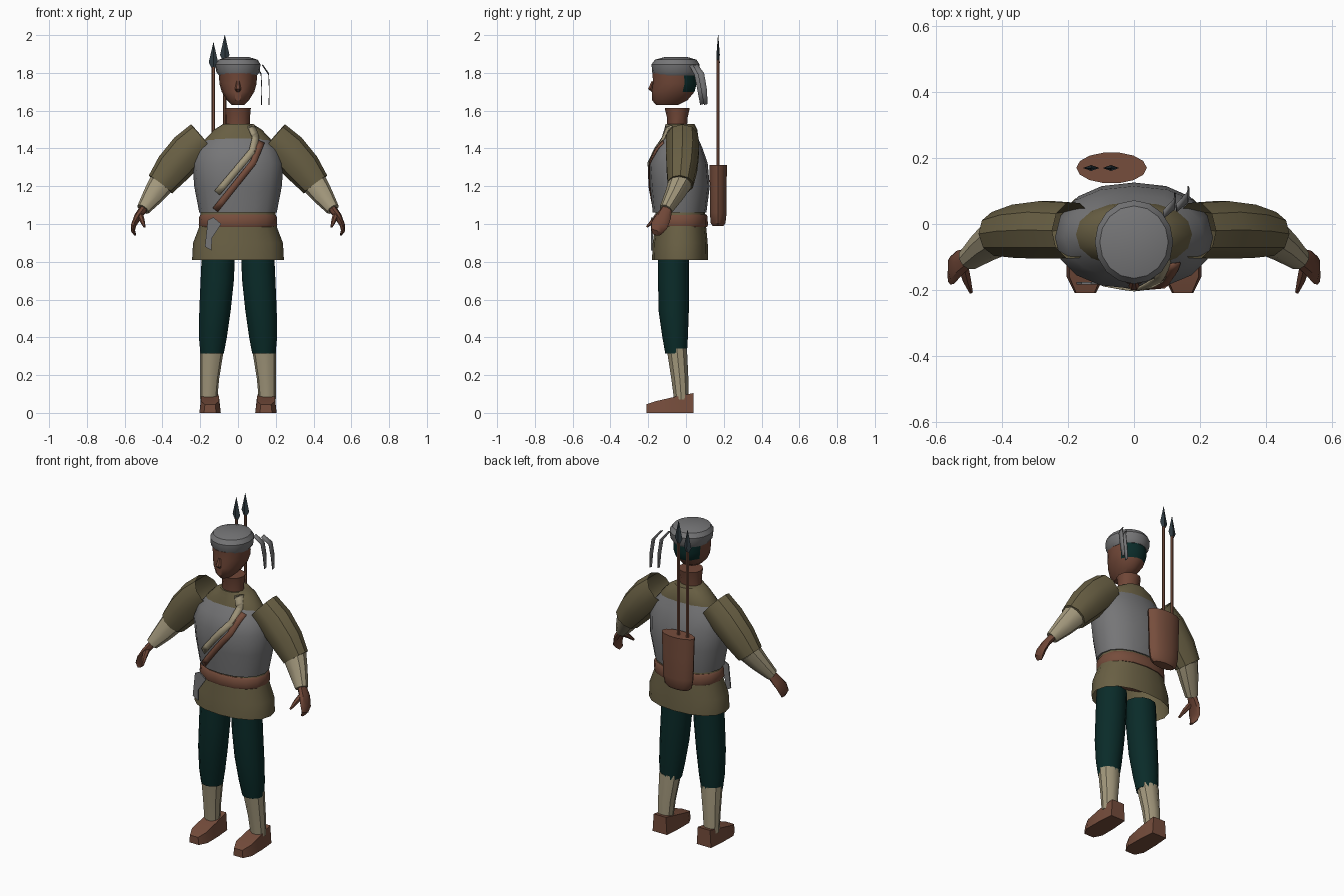
import bpy, bmesh, math
from mathutils import Vector
from mathutils.bvhtree import BVHTree

cube = bpy.data.objects.get("Cube")
if cube:
    bpy.data.objects.remove(cube, do_unlink=True)


def material(name, rgb):
    m = bpy.data.materials.new(name)
    m.use_nodes = True
    m.diffuse_color = (*rgb, 1)
    m.node_tree.nodes["Principled BSDF"].inputs["Base Color"].default_value = (*rgb, 1)
    return m


GREY = material("grey_steel", (.18, .18, .185))
OLIVE = material("olive_cloth", (.14, .115, .057))
SKIN = material("brown_skin", (.16, .062, .038))
LEATHER = material("brown_leather", (.18, .074, .045))
CREAM = material("cream_linen", (.36, .31, .2))
GREEN = material("dark_green_cloth", (.003, .024, .022))
STEEL = material("dark_spear_steel", (.03, .045, .055))
parts = []


def finish(name, bm, mat, mirror=False, thick=0):
    """Turn a bmesh into a named object, optionally mirrored or thickened."""
    bmesh.ops.recalc_face_normals(bm, faces=bm.faces)
    me = bpy.data.meshes.new(name)
    bm.to_mesh(me)
    bm.free()
    me.materials.append(mat)
    ob = bpy.data.objects.new(name, me)
    bpy.context.collection.objects.link(ob)
    if thick:
        mod = ob.modifiers.new("thickness", 'SOLIDIFY')
        mod.thickness, mod.offset = thick, 0
    if mirror:
        ob.modifiers.new("mirror", 'MIRROR')
    parts.append(ob)
    return ob


def bridge(name, loops, mat, caps=(True, True), mirror=False):
    """Skin a list of equally long closed point loops."""
    bm = bmesh.new()
    rows = [[bm.verts.new(p) for p in loop] for loop in loops]
    n = len(rows[0])
    for a, b in zip(rows, rows[1:]):
        for i in range(n):
            j = (i + 1) % n
            bm.faces.new((a[i], a[j], b[j], b[i]))
    for cap, row in zip(caps, (rows[0], rows[-1])):
        if cap:
            bm.faces.new(row)
    return finish(name, bm, mat, mirror)


def power(v, e):
    return math.copysign(abs(v) ** e, v)


def body(name, levels, mat, n=16, e=.9, caps=(True, True), mirror=False, x=0):
    """Stack of level ovals: (z, half width, front y, back y[, centre x])."""
    loops = []
    for z, w, y0, y1, *cx in levels:
        c = cx[0] if cx else x
        angles = [2 * math.pi * i / n for i in range(n)]
        loops.append([(c + w * power(math.cos(a), e),
                       (y0 + y1) / 2 + (y1 - y0) / 2 * power(math.sin(a), e), z) for a in angles])
    return bridge(name, loops, mat, caps, mirror)


def limb(name, stations, mat, n=10, caps=(True, True), mirror=True):
    """Tube along a path: (x, y, z, radius across, radius in depth)."""
    pts = [Vector(s[:3]) for s in stations]
    loops = []
    for i, (p, s) in enumerate(zip(pts, stations)):
        axis = (pts[min(i + 1, len(pts) - 1)] - pts[max(i - 1, 0)]).normalized()
        u = axis.cross(Vector((0, 1, 0))).normalized()
        v = u.cross(axis)
        loops.append([p + u * s[3] * math.cos(a) + v * s[4] * math.sin(a)
                      for a in (2 * math.pi * k / n for k in range(n))])
    return bridge(name, loops, mat, caps, mirror)


def strip(name, pairs, mat, thick=.006):
    """Thin ribbon through pairs of edge points."""
    bm = bmesh.new()
    rows = [[bm.verts.new(p) for p in pair] for pair in pairs]
    for a, b in zip(rows, rows[1:]):
        bm.faces.new((a[0], a[1], b[1], b[0]))
    return finish(name, bm, mat, thick=thick)


# Shoes: box sections along the foot (y, half width, top height)
shoe = [(.04, .048, .105), (-.06, .056, .085), (-.16, .057, .062), (-.21, .032, .045)]
bridge("shoes", [[(.148 - w, y, 0), (.148 + w, y, 0), (.148 + w * .85, y, h), (.148 - w * .85, y, h)]
                 for y, w, h in shoe], LEATHER, mirror=True)

# Legs
body("socks", [(.07, .045, -.065, .015, .155), (.18, .05, -.08, .015, .15),
               (.34, .064, -.105, .008, .138)], CREAM, n=10, e=1, mirror=True)
body("trousers", [(.315, .062, -.11, .005, .137), (.4, .074, -.125, .01, .133),
                  (.54, .083, -.145, .015, .122), (.7, .088, -.148, .015, .11),
                  (.86, .088, -.148, .015, .103)], GREEN, n=12, e=1, mirror=True)

# Tunic, belt and breastplate
body("tunic_skirt", [(.81, .243, -.18, .117), (.9, .238, -.176, .115), (.98, .207, -.165, .107),
                     (1.08, .195, -.16, .1)], OLIVE, caps=(False, True))
body("belt", [(.985, .203, -.17, .112), (.995, .208, -.175, .116), (1.04, .205, -.172, .114),
              (1.05, .197, -.165, .108)], LEATHER)
plate = body("breastplate", [(1.06, .205, -.176, .108), (1.2, .232, -.19, .126), (1.32, .24, -.197, .115),
                             (1.4, .212, -.165, .088), (1.452, .165, -.13, .065)], GREY)
yoke = body("tunic_yoke", [(1.4, .19, -.14, .07), (1.452, .172, -.13, .066), (1.5, .125, -.115, .06),
                           (1.53, .078, -.108, .045)], OLIVE)

# Arms
limb("sleeves", [(.185, -.02, 1.455, .097, .088), (.265, -.018, 1.385, .102, .092),
                 (.345, -.022, 1.295, .096, .085), (.41, -.03, 1.21, .078, .07)],
     OLIVE, caps=(False, True))
limb("forearms", [(.40, -.03, 1.222, .07, .064), (.45, -.065, 1.15, .056, .05),
                  (.502, -.106, 1.078, .036, .036)], CREAM)
limb("hands", [(.497, -.1, 1.085, .022, .028), (.53, -.118, 1.04, .02, .04), (.552, -.14, .995, .014, .045),
               (.556, -.152, .965, .011, .034), (.545, -.158, .943, .006, .02)], SKIN, n=8)
limb("thumbs", [(.52, -.125, 1.05, .018, .018), (.508, -.17, 1.02, .014, .014),
                (.495, -.207, .985, .006, .006)], SKIN, n=6)

# Neck and head
body("neck", [(1.5, .066, -.1, .005), (1.56, .063, -.1, .008), (1.615, .068, -.113, .02)], SKIN, n=12, e=1)
head = body("head", [(1.63, .032, -.16, -.04), (1.655, .058, -.182, .01), (1.7, .086, -.184, .048),
                     (1.745, .099, -.178, .06), (1.8, .1, -.18, .055)], SKIN, n=14, e=1)
head.data.materials.append(GREEN)
for f in head.data.polygons:  # hair at the back of the head
    if f.center.y > -.02 and f.center.z > 1.69:
        f.material_index = 1
limb("nose", [(0, -.175, 1.755, .008, .008), (0, -.188, 1.715, .017, .014),
              (0, -.178, 1.702, .012, .006)], SKIN, n=6, mirror=False)

# Cap with two hanging ribbons
body("cap", [(1.785, .1, -.168, .058), (1.805, .115, -.18, .07), (1.845, .119, -.182, .072),
             (1.87, .104, -.165, .055), (1.883, .06, -.115, .01)], GREY, e=1)
for i in range(2):
    dx, dy = i * .04, i * .02
    path = [(.09, .03, 1.838, .012), (.122, .06, 1.79, .016), (.126, .075, 1.71, .015), (.124, .085, 1.63, .01)]
    strip(f"cap_ribbon_{i + 1}", [((x + dx, y + dy - w, z), (x + dx, y + dy + w, z + w * .5))
                                  for x, y, z, w in path], GREY, .004)

# Straps laid over the chest
trees = [BVHTree.FromPolygons([v.co for v in o.data.vertices], [p.vertices for p in o.data.polygons])
         for o in (plate, yoke)]


def on_chest(x, z):
    hits = [t.ray_cast(Vector((x, -1, z)), Vector((0, 1, 0)))[0] for t in trees]
    return Vector((x, min([h.y for h in hits if h] or [-.1]) - .006, z))


def chest_strap(name, path, width, mat, steps=6):
    pairs = []
    for k, (a, b) in enumerate(zip(path, path[1:])):
        a, b = Vector(a), Vector(b)
        side = Vector((b.y - a.y, a.x - b.x)).normalized() * width / 2
        for s in range(steps + (k == len(path) - 2)):
            p = a.lerp(b, s / steps)
            pairs.append([on_chest(*(p - side)), on_chest(*(p + side))])
    strip(name, pairs, mat)


chest_strap("leather_strap", [(.125, 1.435), (.08, 1.325), (-.12, 1.075)], .034, LEATHER)
chest_strap("linen_strap", [(.068, 1.522), (.094, 1.46), (.075, 1.385), (-.11, 1.165)], .036, CREAM)

# Sheath hanging from the belt
outline = [(-.16, 1.02), (-.13, 1.035), (-.088, 1.0), (-.138, .925), (-.14, .86), (-.175, .88)]
bridge("sheath", [[(x, y, z) for x, z in outline] for y in (-.184, -.176)], GREY)

# Quiver with two short spears
body("quiver", [(.99, .07, .14, .2), (1.005, .088, .13, .21), (1.06, .098, .125, .216),
                (1.2, .103, .125, .216), (1.312, .107, .123, .218)], LEATHER, n=14, e=1, x=-.068)
for i, (x, tip) in enumerate([(-.13, 1.96), (-.07, 2.0)]):
    body(f"spear_shaft_{i + 1}", [(1.25, .009, .161, .179), (tip - .13, .009, .161, .179)],
         LEATHER, n=6, e=1, x=x)
    body(f"spear_head_{i + 1}", [(tip - .14, .008, .164, .176), (tip - .105, .025, .161, .179),
                                 (tip, .001, .169, .171)], STEEL, n=4, e=1, x=x)

# Soft shading with crisp edges
for ob in bpy.context.selected_objects:
    ob.select_set(False)
for ob in parts:
    ob.select_set(True)
bpy.context.view_layer.objects.active = parts[0]
bpy.ops.object.shade_smooth_by_angle(angle=math.radians(35))
